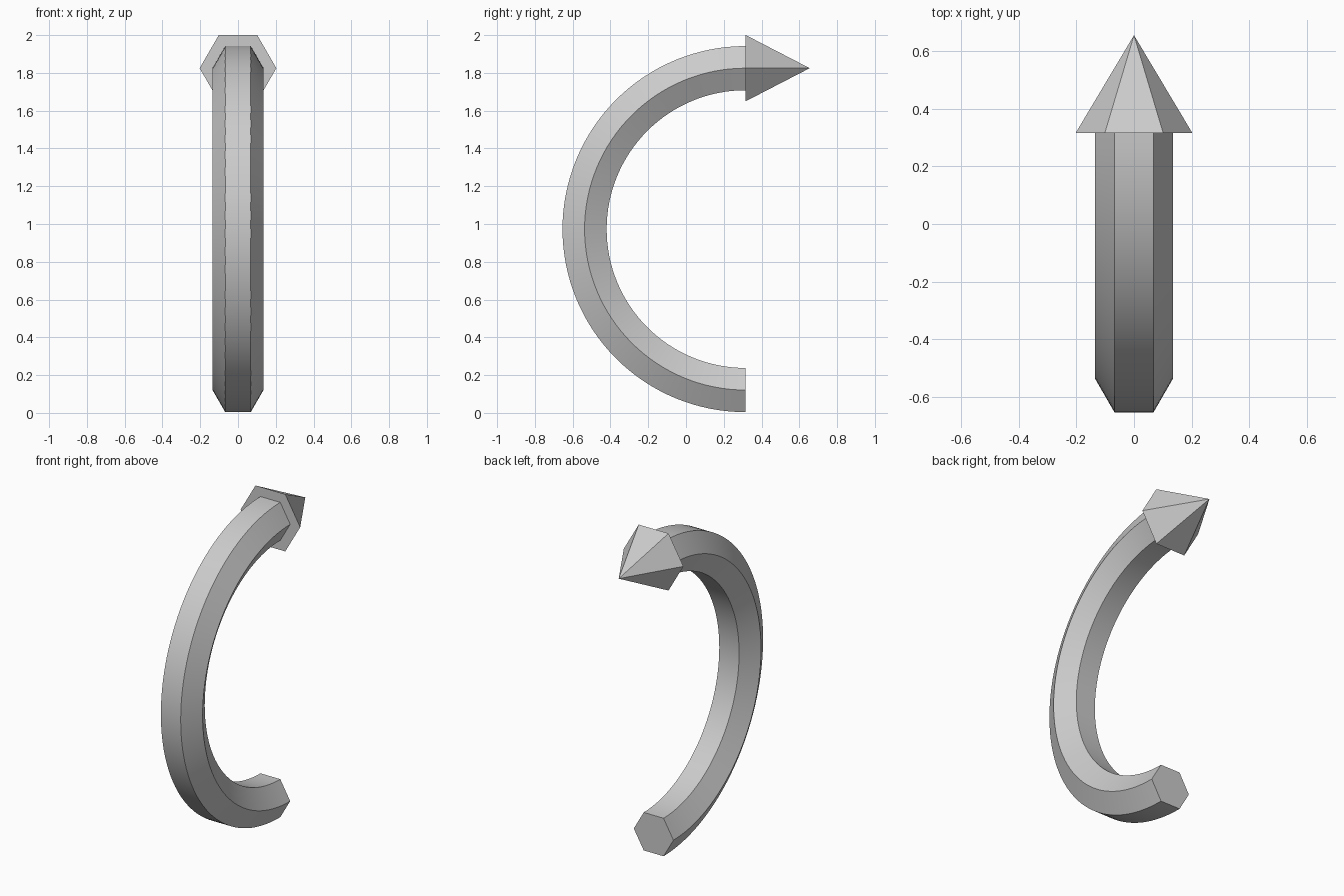
import bpy, bmesh
from math import pi, sin, cos, radians
from mathutils import Matrix, Vector

cube = bpy.data.objects.get("Cube")
if cube:
    bpy.data.objects.remove(cube, do_unlink=True)

SIDES = 6
END_Y = 0.315          # plane where the arc ends and the head begins
CENTRE_Z = 0.973
ARC_R = 0.852
TUBE_R = 0.135
HEAD_R = 0.203
TIP_Y = 0.655

grey = bpy.data.materials.new("plain grey")
grey.use_nodes = True
colour = (0.6, 0.6, 0.6, 1)
grey.diffuse_color = colour
grey.node_tree.nodes["Principled BSDF"].inputs["Base Color"].default_value = colour


def hexagon(bm, radius, z):
    """Hexagon in the end plane, with corners pointing sideways."""
    return bm.faces.new([
        bm.verts.new((radius * cos(2 * pi * i / SIDES), END_Y,
                      z + radius * sin(2 * pi * i / SIDES)))
        for i in range(SIDES)])


def finish(bm, name):
    bmesh.ops.recalc_face_normals(bm, faces=bm.faces)
    mesh = bpy.data.meshes.new(name)
    bm.to_mesh(mesh)
    bm.free()
    mesh.materials.append(grey)
    obj = bpy.data.objects.new(name, mesh)
    bpy.context.collection.objects.link(obj)
    return obj


# Curved shaft: a hexagon swept through half a turn
bm = bmesh.new()
start = hexagon(bm, TUBE_R, CENTRE_Z - ARC_R)
rim = list(start.verts) + list(start.edges)
swept = bmesh.ops.spin(bm, geom=rim, cent=(0, END_Y, CENTRE_Z), axis=(1, 0, 0),
                       angle=-pi, steps=64, use_duplicate=False)
bmesh.ops.contextual_create(
    bm, geom=[g for g in swept["geom_last"] if isinstance(g, bmesh.types.BMEdge)])
shaft = finish(bm, "curved_shaft")
bpy.ops.object.select_all(action="DESELECT")
shaft.select_set(True)
bpy.context.view_layer.objects.active = shaft
bpy.ops.object.shade_smooth_by_angle(angle=radians(30))

# Arrow head: hexagonal pyramid pointing backwards
bm = bmesh.new()
base = hexagon(bm, HEAD_R, CENTRE_Z + ARC_R)
tip = bm.verts.new((0, TIP_Y, CENTRE_Z + ARC_R))
for edge in list(base.edges):
    bm.faces.new((*edge.verts, tip))
finish(bm, "arrow_head")
